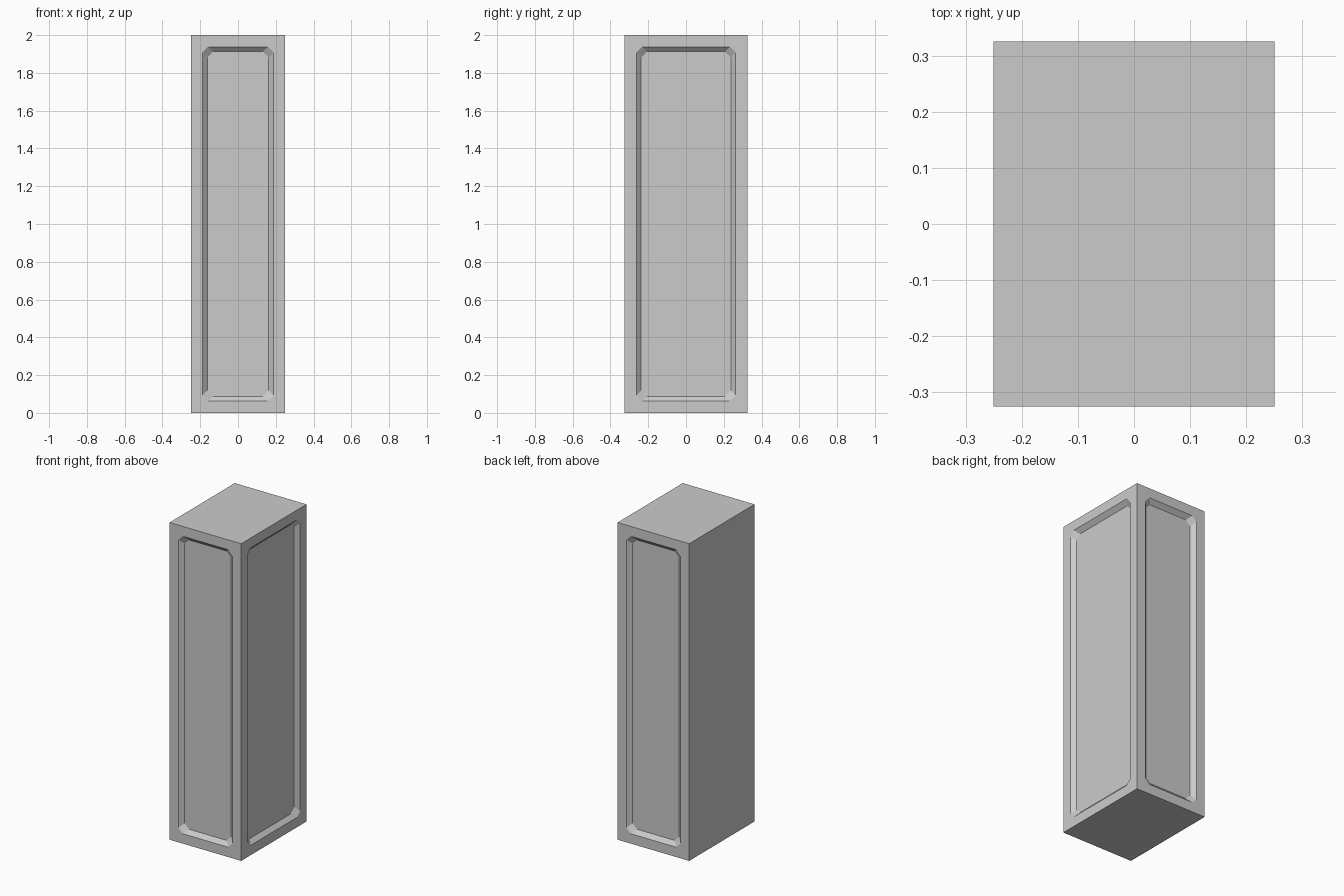
import bpy, bmesh
from mathutils import Vector

if "Cube" in bpy.data.objects:
    bpy.data.objects.remove(bpy.data.objects["Cube"])

HX, HY, H = 0.25, 0.325, 2.0
MARGIN, SLOPE, DEPTH, CUT = 0.062, 0.026, 0.025, 0.03

bm = bmesh.new()


def octagon(w, b, t, c):
    """Rectangle (half width w, bottom b, top t) with clipped corners."""
    return [(-w, b + c), (-w + c, b), (w - c, b), (w, b + c),
            (w, t - c), (w - c, t), (-w + c, t), (-w, t - c)]


def side(normal, half, dist, panel=True):
    """One upright wall of the cabinet, optionally with a sunken panel."""
    n = Vector(normal)
    right = Vector((0, 0, 1)).cross(n)

    def ring(pts, depth=0.0):
        return [bm.verts.new(n * (dist - depth) + right * u + Vector((0, 0, v)))
                for u, v in pts]

    corners = ring([(-half, 0), (half, 0), (half, H), (-half, H)])
    if not panel:
        bm.faces.new(corners)
        return
    m = MARGIN + SLOPE
    outer = ring(octagon(half - MARGIN, MARGIN, H - MARGIN, CUT))
    inner = ring(octagon(half - m, m, H - m, CUT), DEPTH)
    # flat frame around the panel
    for i in range(4):
        a, b = outer[2 * i], outer[2 * i + 1]
        bm.faces.new((corners[i], b, a))
        bm.faces.new((corners[i], corners[(i + 1) % 4], outer[(2 * i + 2) % 8], b))
    # sloped rim and sunken panel
    for i in range(8):
        j = (i + 1) % 8
        bm.faces.new((outer[i], outer[j], inner[j], inner[i]))
    bm.faces.new(inner)


# front, back and right are panelled, left is plain
side((0, -1, 0), HX, HY)
side((0, 1, 0), HX, HY)
side((1, 0, 0), HY, HX)
side((-1, 0, 0), HY, HX, panel=False)

# top and bottom
for z in (0, H):
    bm.faces.new([bm.verts.new((x, y, z)) for x, y in
                  ((-HX, -HY), (HX, -HY), (HX, HY), (-HX, HY))])

bmesh.ops.remove_doubles(bm, verts=bm.verts, dist=1e-4)
bmesh.ops.recalc_face_normals(bm, faces=bm.faces)
mesh = bpy.data.meshes.new("panelled_pillar")
bm.to_mesh(mesh)
bm.free()
bpy.context.collection.objects.link(bpy.data.objects.new("panelled_pillar", mesh))
